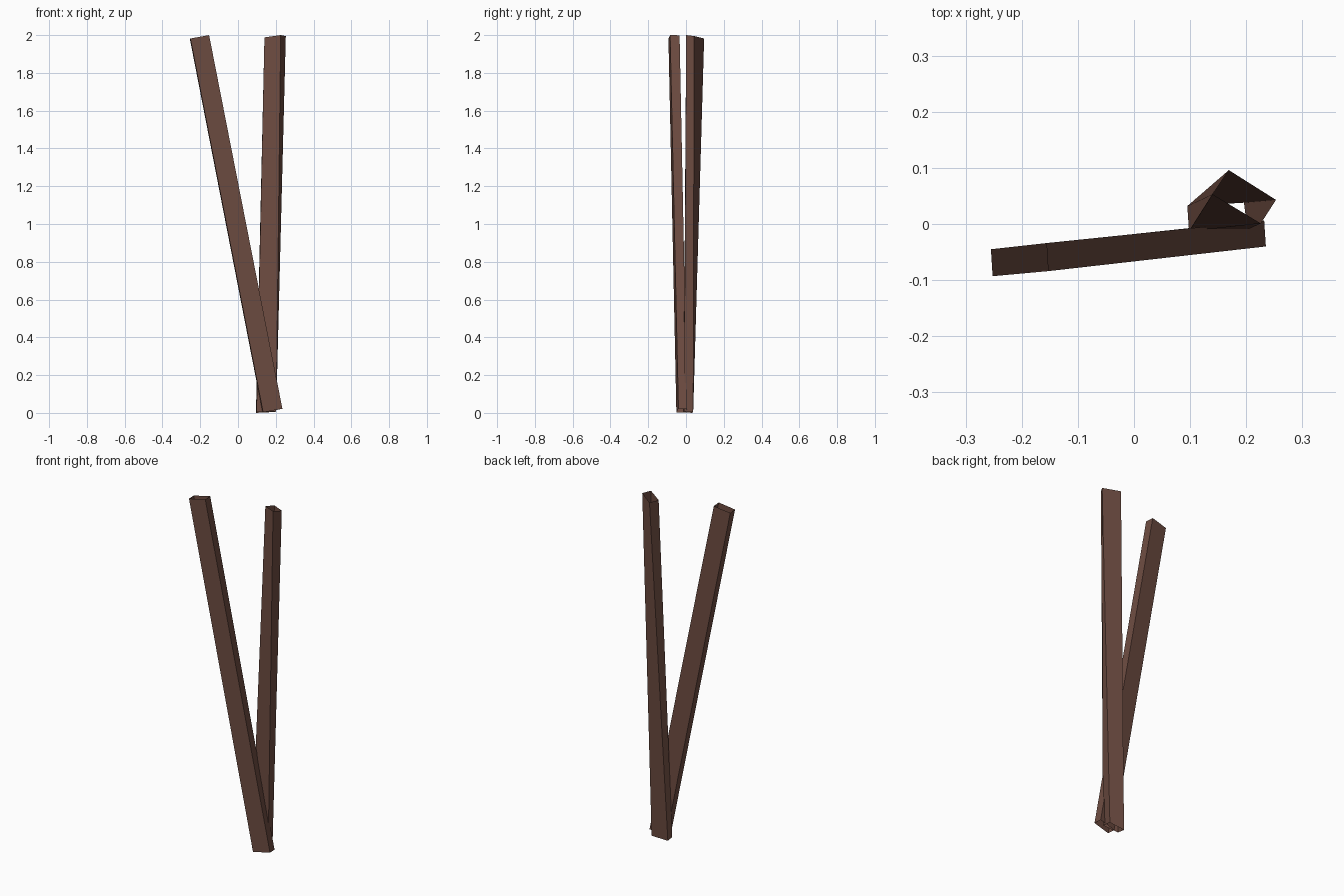
import bpy

# One brown for both planks
brown = bpy.data.materials.new("plank brown")
brown.diffuse_color = (0.153, 0.072, 0.053, 1.0)


def plank(name, bottom, top):
    """Open-ended four-sided tube between two rings (front left, front right, back right, back left)."""
    sides = [(i, (i + 1) % 4, (i + 1) % 4 + 4, i + 4) for i in range(4)]
    mesh = bpy.data.meshes.new(name)
    mesh.from_pydata(bottom + top, [], sides)
    mesh.materials.append(brown)
    obj = bpy.data.objects.new(name, mesh)
    bpy.context.collection.objects.link(obj)
    return obj


# Front plank, leaning to the left
plank("leaning_plank",
      [(0.133, -0.051, 0.003), (0.235, -0.040, 0.022), (0.232, 0.006, 0.021), (0.130, -0.004, 0.002)],
      [(-0.252, -0.093, 1.982), (-0.153, -0.084, 2.0), (-0.156, -0.034, 1.999), (-0.255, -0.045, 1.981)])

# Back plank, nearly upright and slightly twisted
plank("upright_plank",
      [(0.098, -0.013, 0.004), (0.202, -0.010, 0.007), (0.196, 0.038, 0.005), (0.095, 0.032, 0.0)],
      [(0.140, 0.053, 1.988), (0.226, 0.001, 2.0), (0.253, 0.043, 1.995), (0.169, 0.096, 1.982)])
